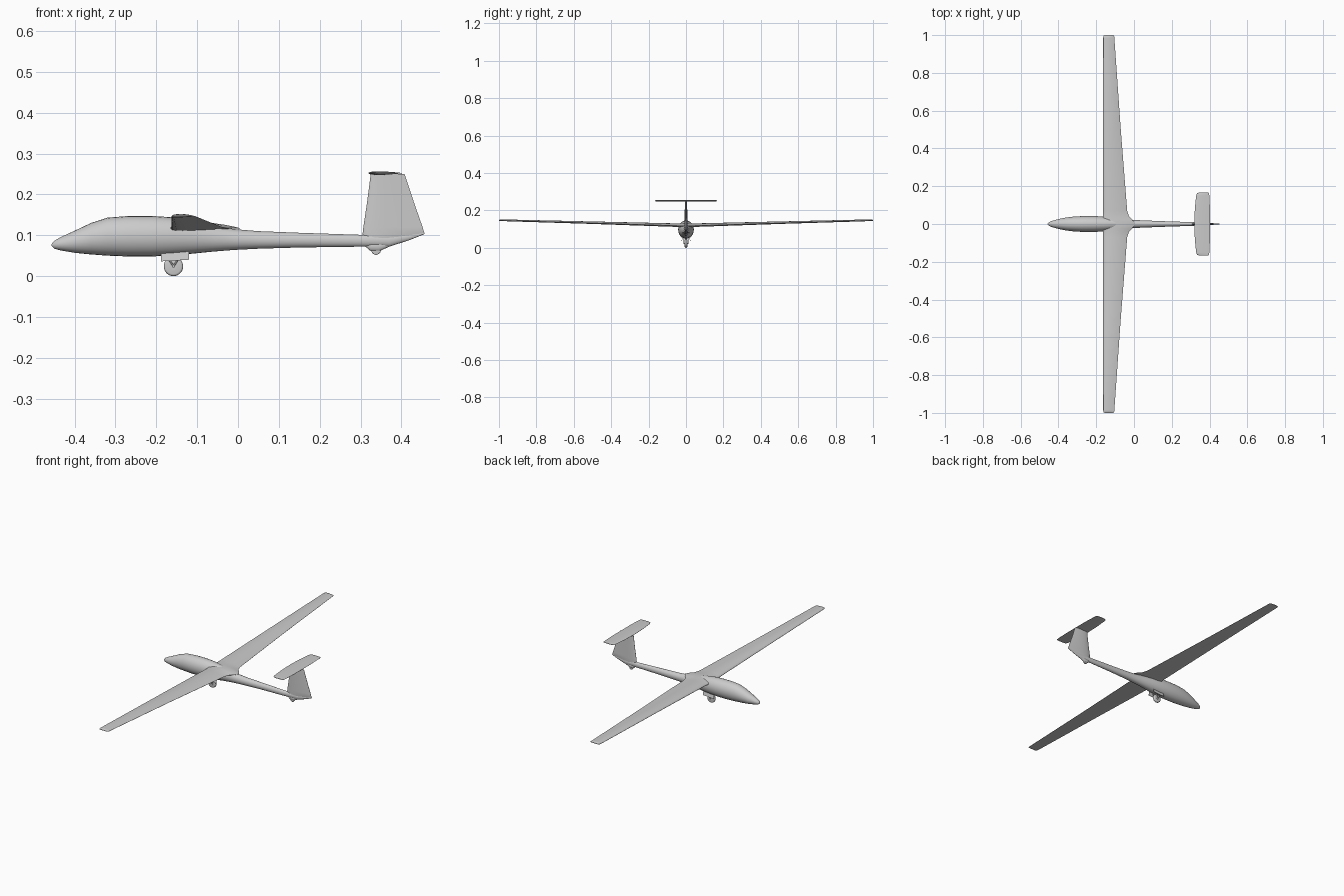
import bpy, bmesh, math
from mathutils import Vector

cube = bpy.data.objects.get("Cube")
if cube:
    bpy.data.objects.remove(cube)

grey = bpy.data.materials.new("light grey")
grey.use_nodes = True
COLOR = (0.6, 0.6, 0.6, 1)
grey.diffuse_color = COLOR
grey.node_tree.nodes["Principled BSDF"].inputs["Base Color"].default_value = COLOR


def finish(name, bm, angle=40):
    bmesh.ops.recalc_face_normals(bm, faces=bm.faces)
    mesh = bpy.data.meshes.new(name)
    bm.to_mesh(mesh)
    bm.free()
    mesh.materials.append(grey)
    obj = bpy.data.objects.new(name, mesh)
    bpy.context.collection.objects.link(obj)
    bpy.ops.object.select_all(action="DESELECT")
    obj.select_set(True)
    bpy.context.view_layer.objects.active = obj
    bpy.ops.object.shade_smooth_by_angle(angle=math.radians(angle))
    return obj


def loft(name, rings):
    """Skin a list of closed rings and cap both ends."""
    bm = bmesh.new()
    loops = [[bm.verts.new(p) for p in ring] for ring in rings]
    for a, b in zip(loops, loops[1:]):
        for i in range(len(a)):
            j = (i + 1) % len(a)
            bm.faces.new((a[i], a[j], b[j], b[i]))
    bm.faces.new(loops[0])
    bm.faces.new(loops[-1])
    return finish(name, bm)


def ellipse(x, low, high, half, n=24):
    mid, rad = (low + high) / 2, (high - low) / 2
    return [(x, half * math.cos(math.tau * i / n), mid + rad * math.sin(math.tau * i / n))
            for i in range(n)]


def airfoil(lead, trail, thick, camber=0.0, n=10):
    """Points (x, offset) around a streamlined section."""
    def point(u, side):
        t = 2.97 * math.sqrt(u) - 1.26 * u - 3.52 * u**2 + 2.84 * u**3 - 1.03 * u**4
        bow = camber * 4 * u * (1 - u)
        return lead + (trail - lead) * u, thick * (side * t / 2 + bow) + side * 0.0004
    us = [(1 - math.cos(math.pi * i / n)) / 2 for i in range(n + 1)]
    return [point(u, 1) for u in us] + [point(u, -1) for u in reversed(us)]


def surface(name, stations, camber):
    """Horizontal flying surface, from the left tip to the right tip."""
    rings = []
    for sign in (-1, 1):
        half = stations[::-1] if sign < 0 else stations[1:]
        for y, lead, trail, z, thick in half:
            rings.append([(x, sign * y, z + h) for x, h in airfoil(lead, trail, thick, camber)])
    return loft(name, rings)


def cylinder(name, center, radius, depth, bevel, sides=24):
    bm = bmesh.new()
    bmesh.ops.create_cone(bm, cap_ends=True, segments=sides, radius1=radius, radius2=radius, depth=depth)
    if bevel:
        rim = [e for e in bm.edges if abs(e.verts[0].co.z - e.verts[1].co.z) < 1e-6]
        bmesh.ops.bevel(bm, geom=rim, offset=bevel, segments=3, affect="EDGES", profile=0.5)
    for v in bm.verts:
        v.co = Vector((v.co.x, v.co.z, v.co.y)) + Vector(center)
    return finish(name, bm)


def rod(name, a, b, radius):
    a, b = Vector(a), Vector(b)
    bm = bmesh.new()
    bmesh.ops.create_cone(bm, cap_ends=True, segments=10, radius1=radius, radius2=radius, depth=(b - a).length)
    turn = (b - a).to_track_quat("Z", "Y")
    for v in bm.verts:
        v.co = turn @ v.co + (a + b) / 2
    return finish(name, bm)


# Fuselage: x, underside, top, half width
body = [(-.457, .074, .078, .002), (-.45, .067, .086, .010), (-.435, .063, .095, .016),
        (-.40, .057, .111, .026), (-.36, .053, .130, .034), (-.32, .050, .143, .039),
        (-.27, .048, .147, .042), (-.21, .048, .147, .042), (-.16, .051, .144, .039),
        (-.11, .055, .136, .034), (-.06, .060, .124, .027), (-.01, .064, .115, .022),
        (.05, .067, .110, .019), (.15, .070, .106, .015), (.30, .072, .101, .010),
        (.37, .072, .101, .007), (.42, .088, .104, .004), (.457, .103, .106, .001)]
loft("fuselage", [ellipse(*s) for s in body])

# Main wing with a flared root: y, leading edge, trailing edge, height, thickness
surface("wing", [(0, -.175, .005, .117, .021), (.025, -.168, -.01, .117, .020),
                 (.04, -.164, -.026, .1175, .018), (.07, -.163, -.036, .1185, .017),
                 (.5, -.163, -.070, .132, .012), (.985, -.163, -.104, .146, .008),
                 (.997, -.161, -.105, .1465, .006), (1, -.156, -.108, .1465, .002)], .25)

# Fin and tailplane
fin = [(.074, .312, .375, .012), (.103, .305, .457, .014), (.12, .307, .452, .014),
       (.18, .316, .431, .013), (.25, .325, .408, .012)]
loft("fin", [[(x, h, z) for x, h in airfoil(a, b, t)] for z, a, b, t in fin])
surface("tailplane", [(0, .319, .402, .252, .008), (.08, .322, .402, .252, .007),
                      (.15, .329, .399, .252, .006), (.163, .334, .397, .252, .005),
                      (.167, .345, .393, .252, .002)], 0)

# Tail wheel and its fairing
loft("tail_fairing", [ellipse(.31, .074, .08, .003), ellipse(.325, .061, .085, .007),
                      ellipse(.345, .060, .085, .007), ellipse(.372, .073, .085, .003)])
cylinder("tail_wheel", (.338, 0, .064), .012, .008, .002, 16)

# Main landing wheel with axle, braces and doors
cylinder("main_wheel", (-.158, 0, .0237), .0237, .014, .005, 28)
cylinder("wheel_hub", (-.158, 0, .0237), .009, .018, 0, 16)
rod("axle", (-.158, -.014, .0237), (-.158, .014, .0237), .003)
for side, label in ((1, "left"), (-1, "right")):
    for dx in (-.022, .022):
        rod(label + "_gear_brace", (-.158, side * .012, .0237), (-.158 + dx, side * .012, .058), .002)
    bm = bmesh.new()
    outline = [(-.188, .036), (-.12, .040), (-.12, .064), (-.188, .060)]
    face = bm.faces.new([bm.verts.new((x, side * (.016 + (.06 - z) * .25), z)) for x, z in outline])
    out = bmesh.ops.extrude_face_region(bm, geom=[face])
    for v in out["geom"]:
        if isinstance(v, bmesh.types.BMVert):
            v.co.y += side * .002
    finish(label + "_gear_door", bm)
